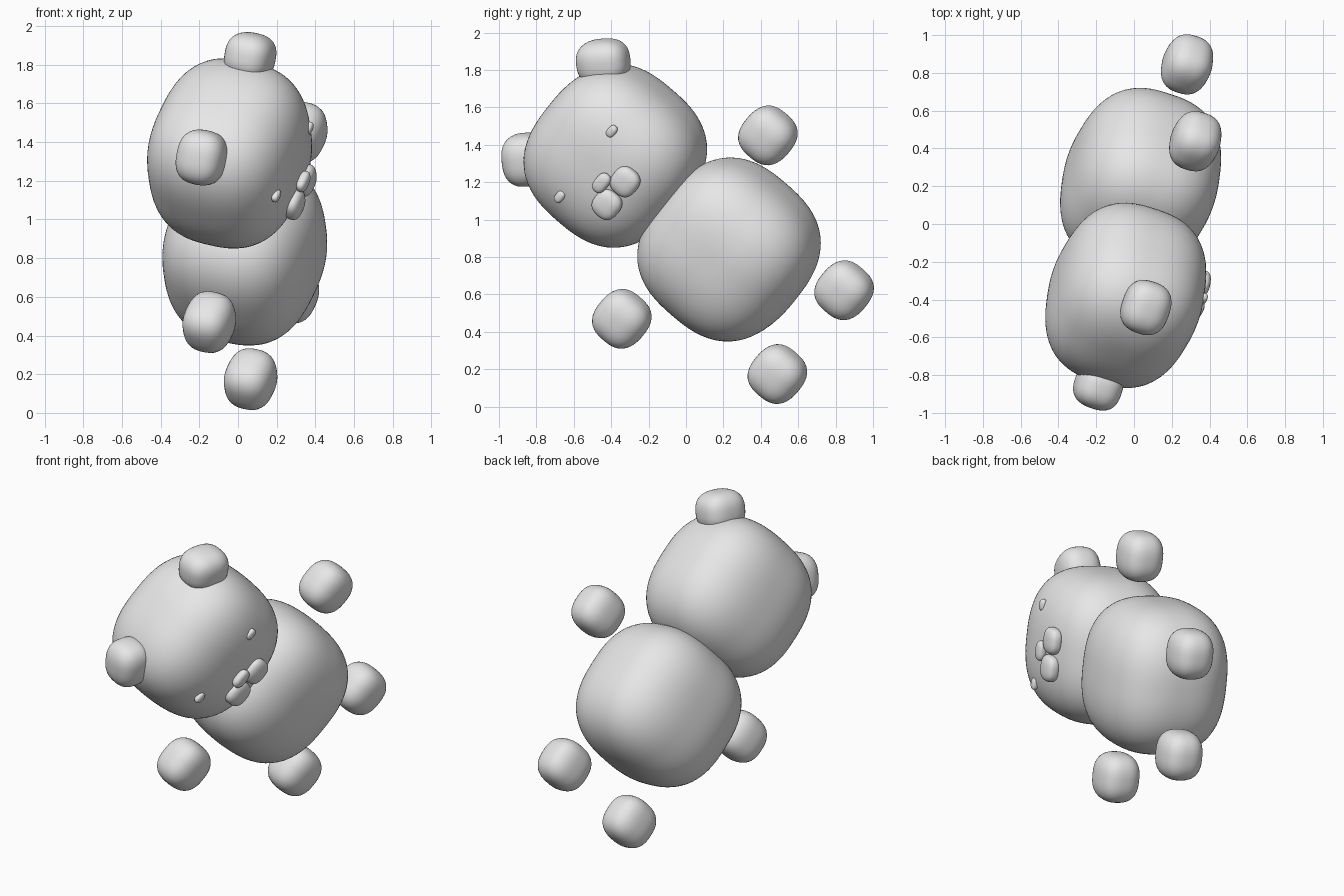
import bpy
import bmesh
import math
from mathutils import Matrix, Vector

cube = bpy.data.objects.get("Cube")
if cube:
    bpy.data.objects.remove(cube, do_unlink=True)

# One plain grey for the whole toy
grey = bpy.data.materials.new("plain grey")
grey.use_nodes = True
color = (0.8, 0.8, 0.8, 1)
grey.diffuse_color = color
grey.node_tree.nodes["Principled BSDF"].inputs["Base Color"].default_value = color

# Tumbling pose of the toy: x = sideways, y = towards the head, z = out of the face
side = Vector((0.353, 0.583, 0.732)).normalized()
up = Vector((-0.101, -0.752, 0.651))
up = (up - side * up.dot(side)).normalized()
face = side.cross(up)
POSE = Matrix((side, up, face)).transposed().to_4x4()
POSE = Matrix.Translation((0.035, 0.23, 0.84)) @ POSE


def blob(name, center, half, turn=0.0, cuts=23, power=2.6):
    """Rounded box with the given half sizes, turned about the face axis."""
    bm = bmesh.new()
    bmesh.ops.create_cube(bm, size=2)
    bmesh.ops.subdivide_edges(bm, edges=bm.edges[:], cuts=cuts, use_grid_fill=True)
    for v in bm.verts:
        # even out the grid, then press it onto a rounded box
        d = Vector([math.tan(c * math.pi / 4) for c in v.co])
        d /= sum(abs(c) ** power for c in d) ** (1 / power)
        v.co = Vector([c * h for c, h in zip(d, half)])
    mesh = bpy.data.meshes.new(name)
    bm.to_mesh(mesh)
    bm.free()
    mesh.materials.append(grey)
    mesh.polygons.foreach_set("use_smooth", [True] * len(mesh.polygons))
    obj = bpy.data.objects.new(name, mesh)
    bpy.context.collection.objects.link(obj)
    obj.matrix_world = POSE @ Matrix.Translation(center) @ Matrix.Rotation(turn, 4, "Z")
    return obj


def pair(name, center, half, turn=0.0, middle=0.0, cuts=11):
    """Matching blobs on both sides of the toy."""
    x, y, z = center
    for label, s in (("left", 1), ("right", -1)):
        blob(f"{label}_{name}", (middle + s * x, y, z), half, -s * turn, cuts)


# Body and head share one shape
TRUNK = Vector((0.455, 0.442, 0.39))
HEAD = Vector((-0.015, 0.792, 0.008))
blob("body", (0, 0, 0), TRUNK)
blob("head", HEAD, TRUNK)

# Floating paws are small copies of the body
PAW = TRUNK * 0.325
pair("arm", (0.67, 0.21, 0.08), PAW)
pair("leg", (0.306, -0.63, 0.087), PAW, middle=-0.02)

# Ears, tilted outwards
pair("ear", (0.357, HEAD.y + 0.363, 0.023), (0.142, 0.122, 0.125),
     turn=math.pi / 4, middle=-0.005)

# Face
pair("eye", (0.239, HEAD.y + 0.057, 0.368), (0.036, 0.024, 0.02), middle=-0.025)
pair("cheek", (0.083, HEAD.y - 0.17, 0.388), (0.08, 0.075, 0.045), middle=-0.03)
blob("nose", (-0.03, HEAD.y - 0.078, 0.415), (0.06, 0.038, 0.028), cuts=11)
